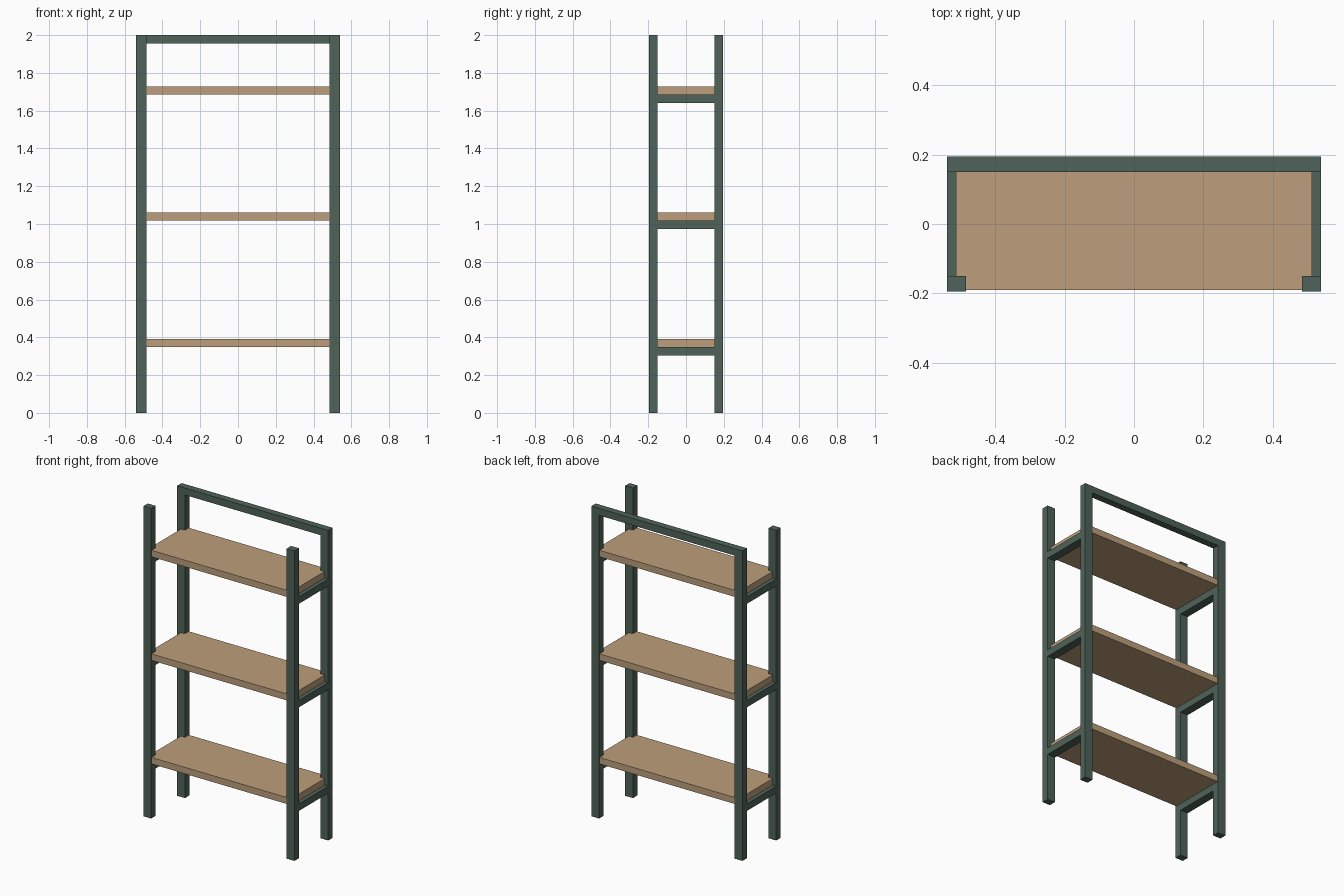
import bpy

default = bpy.data.objects.get("Cube")
if default:
    bpy.data.objects.remove(default, do_unlink=True)


def material(name, rgb):
    mat = bpy.data.materials.new(name)
    mat.use_nodes = True
    mat.diffuse_color = (*rgb, 1)
    mat.node_tree.nodes["Principled BSDF"].inputs["Base Color"].default_value = (*rgb, 1)
    return mat


green = material("dark green metal", (0.08, 0.125, 0.1))
wood = material("light wood", (0.51, 0.345, 0.2))


def box(name, x, y, z, mat):
    """Box spanning the given (low, high) range on each axis."""
    spans = (x, y, z)
    bpy.ops.mesh.primitive_cube_add(size=1, location=[(a + b) / 2 for a, b in spans])
    obj = bpy.context.object
    obj.name = name
    obj.scale = [b - a for a, b in spans]
    bpy.ops.object.transform_apply(location=False, rotation=False, scale=True)
    obj.data.materials.append(mat)
    return obj


HALF_X, INNER_X = 0.539, 0.484
HALF_Y, INNER_Y = 0.195, 0.15
TUBE, BOARD = 0.045, 0.042
SHELF_HEIGHTS = {"lower": 0.35, "middle": 1.018, "upper": 1.686}

SIDES = {"left": (INNER_X, HALF_X), "right": (-HALF_X, -INNER_X)}
ENDS = {"front": (-HALF_Y, -INNER_Y), "back": (INNER_Y, HALF_Y)}

# Four posts
for side, x in SIDES.items():
    for end, y in ENDS.items():
        box(f"{end}_{side}_post", x, y, (0, 2), green)

# Top crossbar joining the back posts
box("top_crossbar", (-INNER_X, INNER_X), ENDS["back"], (2 - TUBE, 2), green)

# Shelf boards, each on two side rails
for level, z in SHELF_HEIGHTS.items():
    for side, x in SIDES.items():
        box(f"{level}_{side}_rail", x, (-INNER_Y, INNER_Y), (z - TUBE, z), green)
    box(f"{level}_shelf", (-0.5125, 0.5125), (-0.19, 0.19), (z, z + BOARD), wood)
